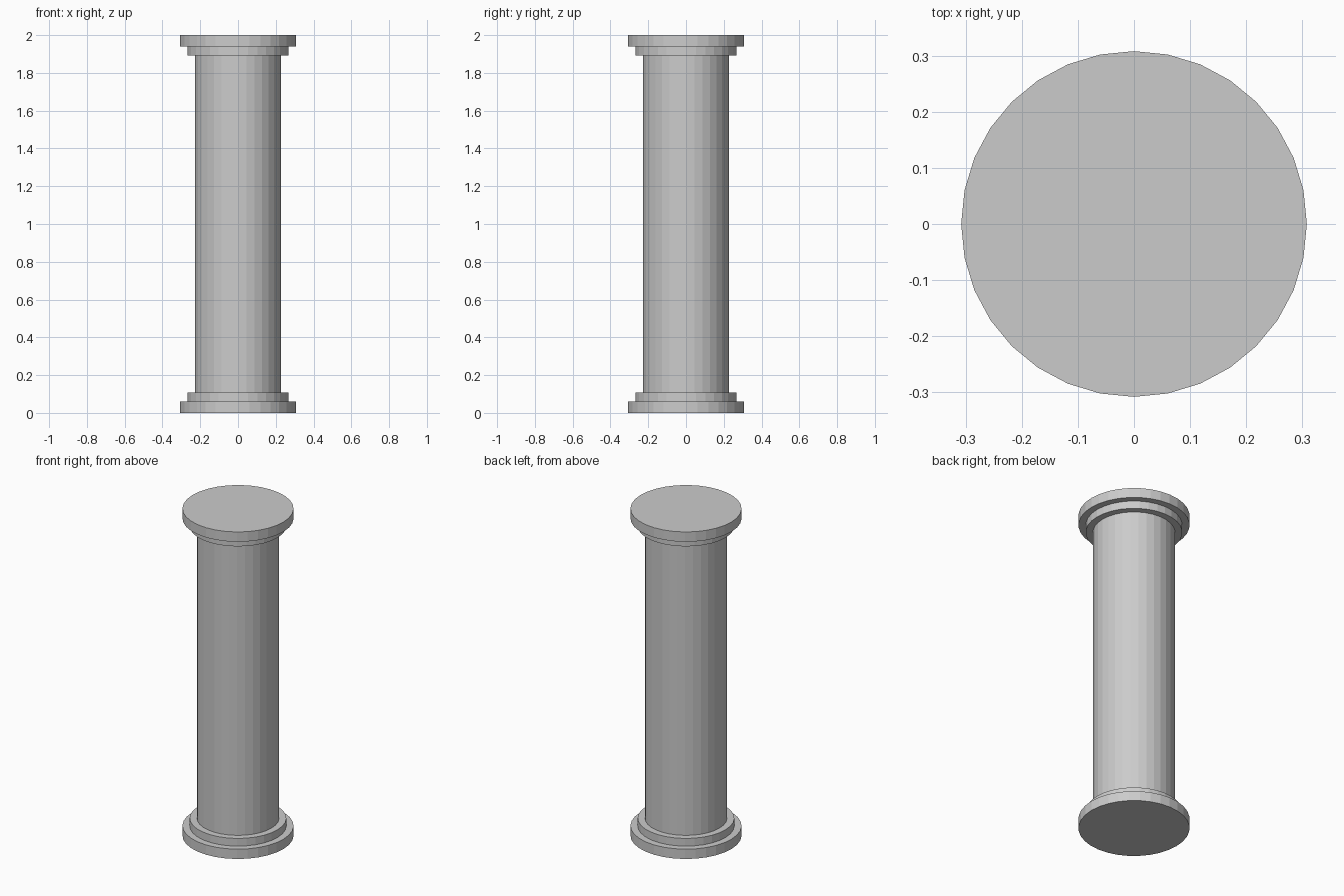
import bpy

if "Cube" in bpy.data.objects:
    bpy.data.objects.remove(bpy.data.objects["Cube"])

SIDES = 32
HEIGHT = 2.0
PLINTH_H = 0.06      # widest disc
COLLAR_H = 0.047     # narrower step


def drum(name, radius, z0, z1):
    """Upright 32-sided cylinder between two heights."""
    bpy.ops.mesh.primitive_cylinder_add(
        vertices=SIDES, radius=radius, depth=z1 - z0,
        location=(0, 0, (z0 + z1) / 2))
    obj = bpy.context.object
    obj.name = name
    return obj


# Stepped base and matching capital
step = PLINTH_H + COLLAR_H
drum("base_plinth", 0.308, 0, PLINTH_H)
drum("base_collar", 0.268, PLINTH_H, step)
drum("capital_collar", 0.268, HEIGHT - step, HEIGHT - PLINTH_H)
drum("capital_slab", 0.308, HEIGHT - PLINTH_H, HEIGHT)

# Plain round shaft
drum("shaft", 0.228, step, HEIGHT - step)
